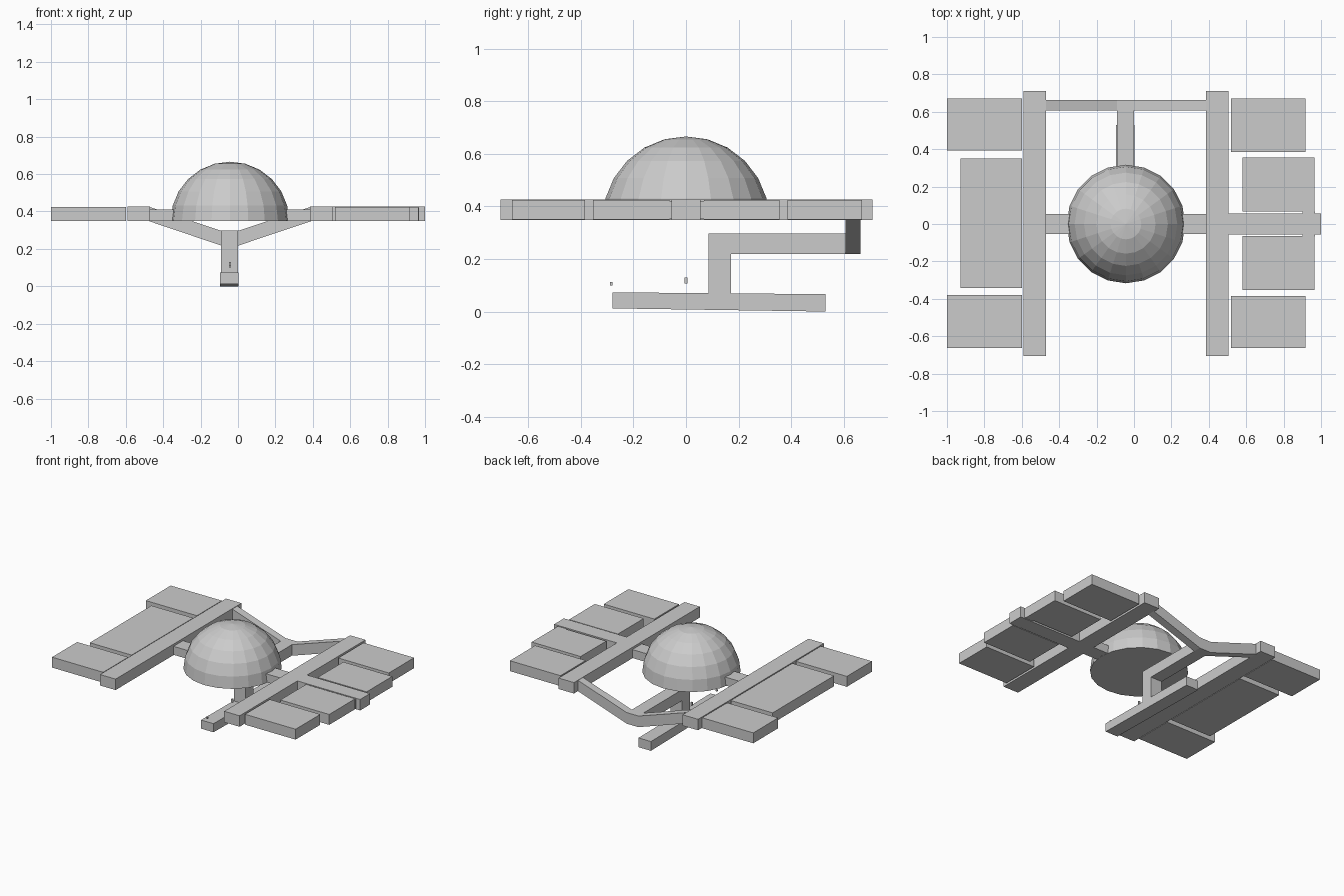
import bpy, bmesh, math

if "Cube" in bpy.data.objects:
    bpy.data.objects.remove(bpy.data.objects["Cube"])

CX = -0.043  # centre line of the cabin, dome and stem


def mesh_object(name, bm):
    bmesh.ops.recalc_face_normals(bm, faces=bm.faces[:])
    me = bpy.data.meshes.new(name)
    bm.to_mesh(me)
    bm.free()
    ob = bpy.data.objects.new(name, me)
    bpy.context.collection.objects.link(ob)
    return ob


def box(name, x, y, z):
    bm = bmesh.new()
    bmesh.ops.create_cube(bm, size=1)
    for v in bm.verts:
        for i, (a, b) in enumerate((x, y, z)):
            v.co[i] = a if v.co[i] < 0 else b
    return mesh_object(name, bm)


def prism(name, points, axis, lo, hi):
    # Extrude a 2D outline along x (points are y, z) or y (points are x, z)
    bm = bmesh.new()
    co = [(lo, a, b) if axis == 0 else (a, lo, b) for a, b in points]
    face = bm.faces.new([bm.verts.new(c) for c in co])
    ext = bmesh.ops.extrude_face_region(bm, geom=[face])
    for v in ext["geom"]:
        if isinstance(v, bmesh.types.BMVert):
            v.co[axis] = hi
    return mesh_object(name, bm)


# Hemispherical dome with a closed flat base
bm = bmesh.new()
bmesh.ops.create_uvsphere(bm, u_segments=20, v_segments=12, radius=0.317)
bmesh.ops.bisect_plane(bm, geom=bm.verts[:] + bm.edges[:] + bm.faces[:], dist=1e-4,
                       plane_co=(0, 0, 0), plane_no=(0, 0, -1), clear_outer=True)
bmesh.ops.holes_fill(bm, edges=[e for e in bm.edges if e.is_boundary], sides=0)
dome = mesh_object("dome", bm)
dome.location = (CX, 0, 0.349)

# Long side rails
Z = (0.348, 0.426)
box("left_rail", (-0.592, -0.47), (-0.705, 0.71), Z)
box("right_rail", (0.385, 0.506), (-0.705, 0.71), Z)

# Cross struts between dome and rails, and the outer strut on the right
box("left_strut", (-0.475, -0.33), (-0.053, 0.053), (0.35, 0.41))
box("right_strut", (0.25, 0.39), (-0.053, 0.053), (0.35, 0.41))
box("outer_strut", (0.5, 1.0), (-0.055, 0.055), Z)
box("strut_tab", (0.9, 0.967), (-0.068, 0.068), (0.352, 0.42))

# Flat side panels: x range, y range
panels = {
    "left_back_panel": ((-1.0, -0.598), (0.392, 0.672)),
    "left_middle_panel": ((-0.927, -0.598), (-0.342, 0.35)),
    "left_front_panel": ((-1.0, -0.598), (-0.662, -0.38)),
    "right_back_panel": ((0.519, 0.917), (0.386, 0.67)),
    "right_inner_back_panel": ((0.58, 0.965), (0.068, 0.356)),
    "right_inner_front_panel": ((0.58, 0.965), (-0.353, -0.063)),
    "right_front_panel": ((0.519, 0.917), (-0.662, -0.385)),
}
for name, (x, y) in panels.items():
    box(name, x, y, (0.35, 0.424))

# Shallow V-shaped yoke joining the rails at the back
yoke = [(-0.475, 0.425), (-0.09, 0.297), (0.003, 0.297), (0.39, 0.425),
        (0.39, 0.348), (0.003, 0.218), (-0.09, 0.218), (-0.475, 0.348)]
prism("back_yoke", yoke, 1, 0.607, 0.663)

# Cranked stem: arm forward from the yoke, then down to the lower beam
stem = [(0.61, 0.297), (0.085, 0.297), (0.085, 0.06), (0.171, 0.06),
        (0.171, 0.219), (0.61, 0.219)]
prism("stem", stem, 0, -0.09, 0.001)

# Lower beam, very slightly tilted
beam = [(-0.28, 0.012), (0.53, 0.0), (0.53, 0.066), (-0.28, 0.073)]
prism("lower_beam", beam, 0, -0.095, 0.003)

# Tiny markers above the beam
box("front_marker", (CX - 0.006, CX + 0.006), (-0.29, -0.279), (0.1, 0.112))
box("middle_marker", (CX - 0.006, CX + 0.006), (-0.006, 0.005), (0.106, 0.13))
